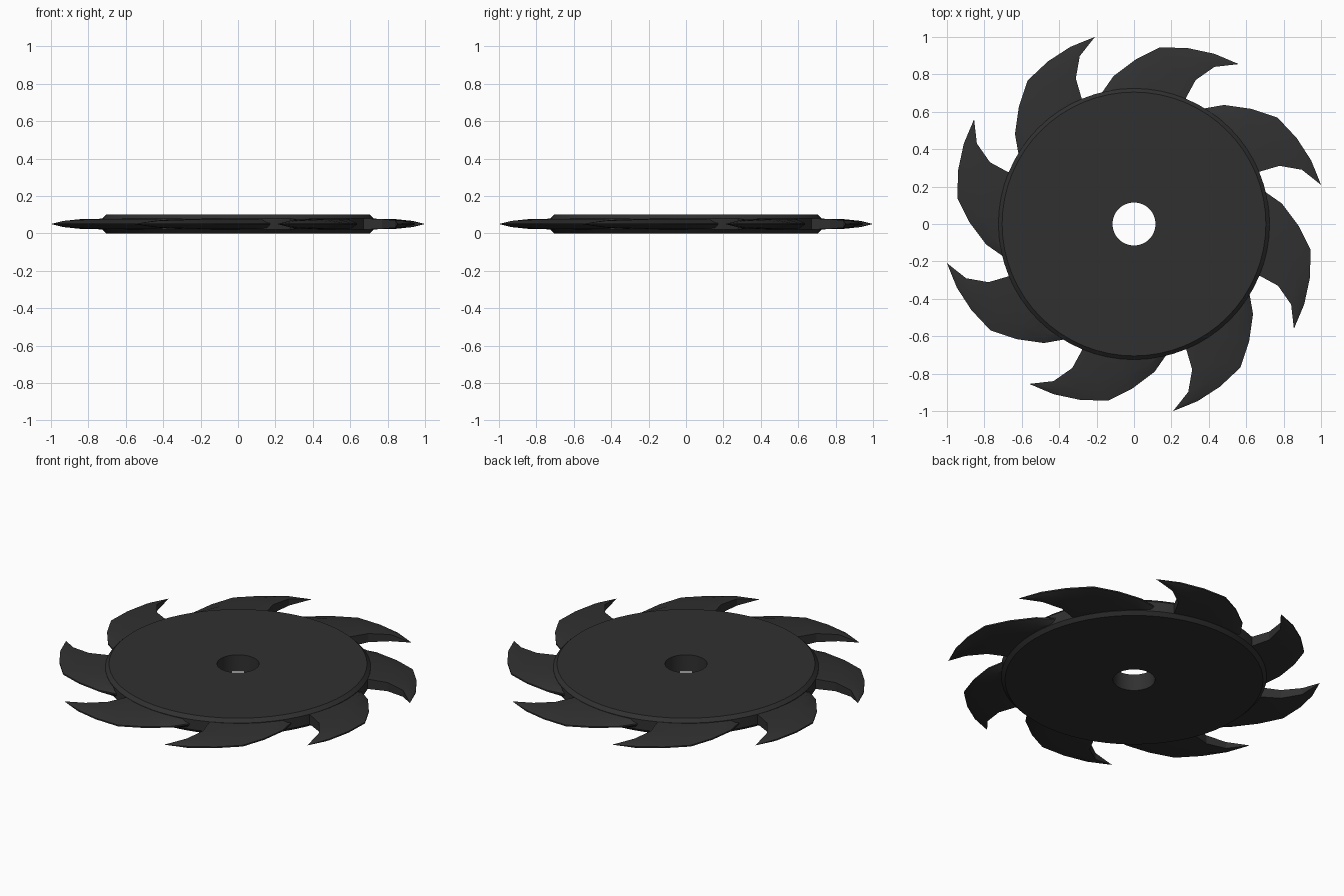
import bpy, bmesh, math
from mathutils import Vector, Matrix

cube = bpy.data.objects.get("Cube")
if cube:
    bpy.data.objects.remove(cube)

MID = 0.05      # height of the blade plane
TEETH = 8
SEGMENTS = 64

steel = bpy.data.materials.new("dark_steel")
steel.use_nodes = True
colour = (0.03, 0.03, 0.03, 1)
steel.diffuse_color = colour
steel.node_tree.nodes["Principled BSDF"].inputs["Base Color"].default_value = colour


def finish(bm, name):
    bmesh.ops.recalc_face_normals(bm, faces=bm.faces)
    mesh = bpy.data.meshes.new(name)
    bm.to_mesh(mesh)
    bm.free()
    mesh.materials.append(steel)
    obj = bpy.data.objects.new(name, mesh)
    bpy.context.collection.objects.link(obj)
    bpy.ops.object.select_all(action='DESELECT')
    obj.select_set(True)
    bpy.context.view_layer.objects.active = obj
    bpy.ops.object.shade_smooth_by_angle(angle=math.radians(20))
    return obj


# Hub disc: closed profile with chamfered rim and centre hole, spun round z
profile = [(0.115, 0), (0.705, 0), (0.725, 0.02),
           (0.725, 0.08), (0.705, 0.1), (0.115, 0.1)]
bm = bmesh.new()
rings = []
for i in range(SEGMENTS):
    a = math.tau * i / SEGMENTS
    rings.append([bm.verts.new((r * math.cos(a), r * math.sin(a), z)) for r, z in profile])
for i in range(SEGMENTS):
    p, q = rings[i], rings[(i + 1) % SEGMENTS]
    for j in range(len(profile)):
        k = (j + 1) % len(profile)
        bm.faces.new((p[j], p[k], q[k], q[j]))
finish(bm, "hub_disc")

# Hooked tooth: thin outer edge, raised ridge and thick inner edge, meeting at the tip
outer = [(-0.18, 0.69), (-0.11, 0.79), (0.01, 0.88), (0.14, 0.945), (0.29, 0.94), (0.43, 0.91)]
inner = [(-0.15, 0.66), (-0.02, 0.68), (0.14, 0.67), (0.27, 0.66), (0.33, 0.77), (0.43, 0.84)]
inner_half = [0.03, 0.03, 0.03, 0.03, 0.026, 0.02]
tip = (0.56, 0.855, MID)


def add_tooth(bm, turn):
    point = bm.verts.new(turn @ Vector(tip))
    sections = []
    for o, n, h in zip(outer, inner, inner_half):
        o, n = Vector(o), Vector(n)
        m = o.lerp(n, 0.35)
        loop = [(o, 0.004), (m, h * 0.85), (n, h), (n, -h), (m, -h * 0.85), (o, -0.004)]
        sections.append([bm.verts.new(turn @ Vector((p.x, p.y, MID + dz))) for p, dz in loop])
    bm.faces.new(sections[0])
    for a, b in zip(sections, sections[1:]):
        for j in range(6):
            k = (j + 1) % 6
            bm.faces.new((a[j], a[k], b[k], b[j]))
    last = sections[-1]
    for j in range(6):
        bm.faces.new((last[j], last[(j + 1) % 6], point))


for i in range(TEETH):
    bm = bmesh.new()
    add_tooth(bm, Matrix.Rotation(math.tau * i / TEETH, 3, 'Z'))
    finish(bm, f"tooth_{i + 1}")
